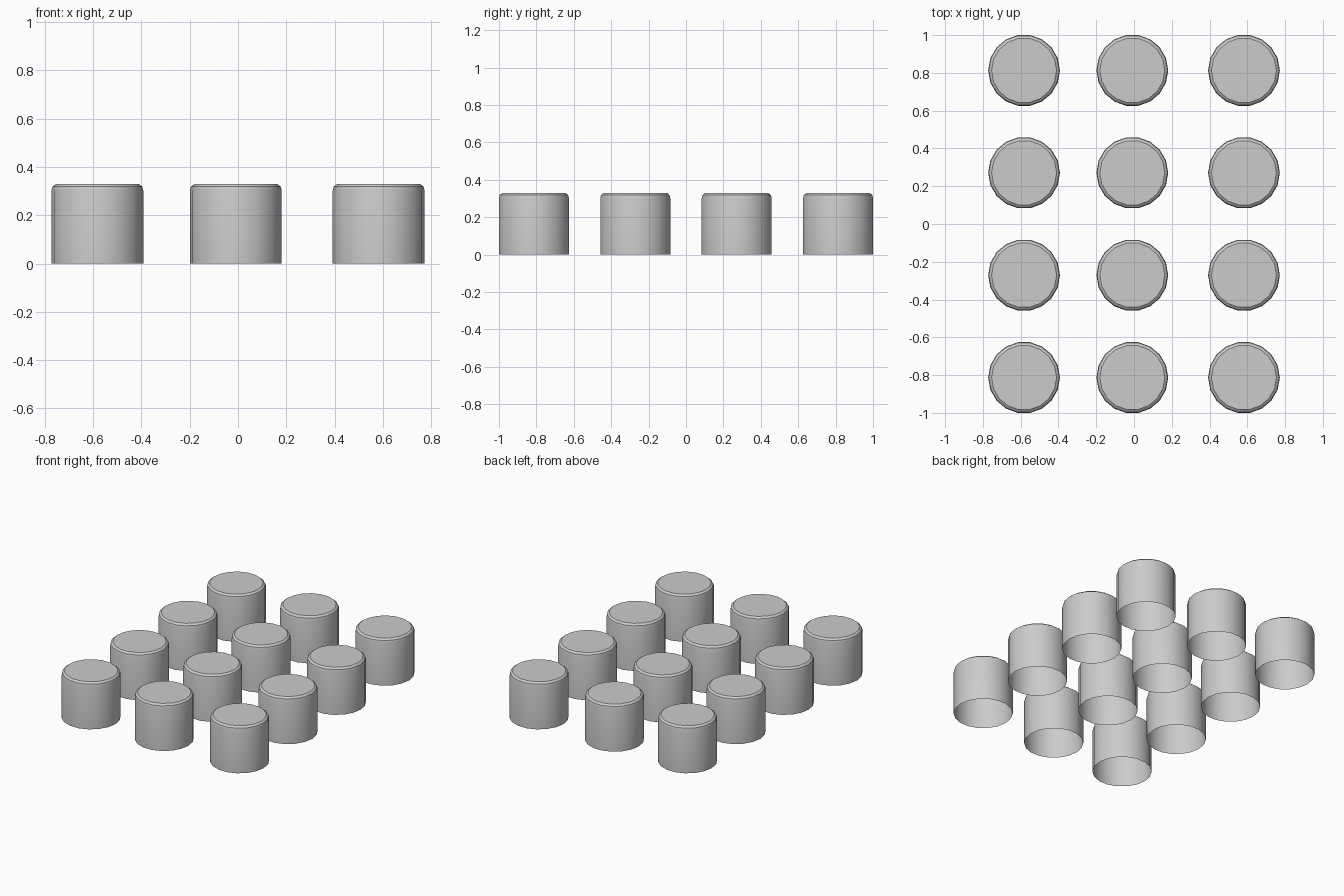
import bpy, bmesh, math

if "Cube" in bpy.data.objects:
    bpy.data.objects.remove(bpy.data.objects["Cube"])

SIDES = 18
# radius, height: open bottom, straight wall, small rounded rim
PROFILE = [(0.19, 0.0), (0.19, 0.302), (0.186, 0.318), (0.172, 0.329)]


def make_peg(name, x, y):
    bm = bmesh.new()
    rings = [[bm.verts.new((r * math.cos(2 * math.pi * i / SIDES),
                            r * math.sin(2 * math.pi * i / SIDES), z))
              for i in range(SIDES)] for r, z in PROFILE]
    for a, b in zip(rings, rings[1:]):
        for i in range(SIDES):
            j = (i + 1) % SIDES
            bm.faces.new((a[i], a[j], b[j], b[i]))
    bm.faces.new(rings[-1])  # flat top
    mesh = bpy.data.meshes.new(name)
    bm.to_mesh(mesh)
    bm.free()
    obj = bpy.data.objects.new(name, mesh)
    obj.location = (x, y, 0)
    bpy.context.collection.objects.link(obj)
    bpy.ops.object.select_all(action='DESELECT')
    obj.select_set(True)
    bpy.context.view_layer.objects.active = obj
    bpy.ops.object.shade_smooth_by_angle(angle=math.radians(35))


# Grid of round pegs, 3 columns by 4 rows
for row in range(4):
    for col, x in enumerate((-0.582, -0.009, 0.582)):
        make_peg(f"round_peg_{row + 1}_{col + 1}", x, -0.813 + 0.542 * row)
